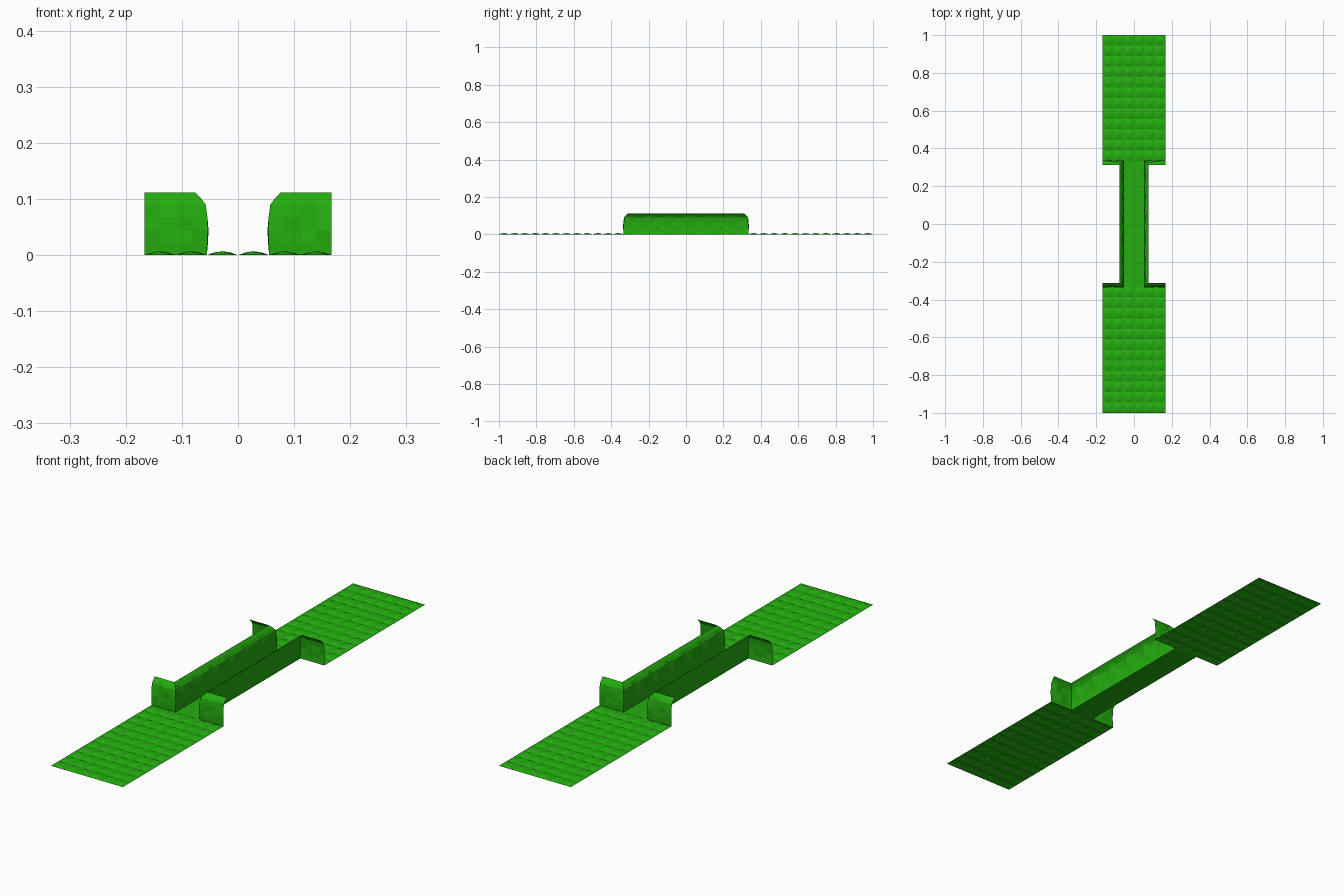
import bpy, bmesh, math

if "Cube" in bpy.data.objects:
    bpy.data.objects.remove(bpy.data.objects["Cube"])

grass = bpy.data.materials.new("grass green")
grass.diffuse_color = (0.018, 0.42, 0.005, 1)
grass.use_nodes = True
grass.node_tree.nodes["Principled BSDF"].inputs["Base Color"].default_value = grass.diffuse_color

T = 1 / 9          # tile size
HALF = 1.5 * T     # half width of the wide fields
NECK = 0.5 * T     # half width of the bridge
END = 3 * T        # half length of the bridge


def finish(name, bm):
    bmesh.ops.remove_doubles(bm, verts=bm.verts, dist=1e-5)
    me = bpy.data.meshes.new(name)
    bm.to_mesh(me)
    bm.free()
    ob = bpy.data.objects.new(name, me)
    bpy.context.collection.objects.link(ob)
    me.materials.append(grass)
    return ob


def sheet(name, nu, nv, func):
    """Grid surface from a point function."""
    bm = bmesh.new()
    rows = [[bm.verts.new(func(i, j)) for j in range(nv + 1)] for i in range(nu + 1)]
    for i in range(nu):
        for j in range(nv):
            bm.faces.new((rows[i][j], rows[i + 1][j], rows[i + 1][j + 1], rows[i][j + 1]))
    return finish(name, bm)


# Wide tufted fields at both ends: two small bumps per tile each way
def field_point(y0):
    def point(i, j):
        x, y = -HALF + i * T / 8, y0 + j * T / 8
        bump = math.sin(math.pi * i / 4) * math.sin(math.pi * j / 4)
        return (x, y, 0.007 * abs(bump))
    return point


sheet("front_field", 24, 48, field_point(-1))
sheet("back_field", 24, 48, field_point(END))

# Flat bridge floor between the walls
sheet("bridge_floor", 2, 6, lambda i, j: (-NECK + i * NECK, -END + j * T, 0))

# Rocky bank: profile (set-back, height) swept round a U-shaped path
PROFILE = [(0, 0), (-0.001, 0.022), (-0.002, 0.045), (-0.001, 0.067),
           (0.002, 0.09), (0.011, 0.102), (0.021, 0.112)]
N = 4              # columns per tile


def bank_point(i, j):
    d, z = PROFILE[j]
    # one slanted lump in every tile
    if j in (2, 3, 4) and i % N == (1 if j > 2 else 2):
        d += 0.005
    if j in (1, 2) and i % N == 3:
        d -= 0.001
    k = i / N
    x, y = NECK + d, END - d
    if k < 1:                                   # front return
        return (HALF + (x - HALF) * k, -y, z)
    if k > 7:                                   # back return
        return (x + (HALF - x) * (k - 7), y, z)
    return (x, -y + 2 * y * (k - 1) / 6, z)     # along the bridge


bank = sheet("bank", 8 * N, len(PROFILE) - 1, bank_point)
mirror = bank.modifiers.new("both sides", "MIRROR")
mirror.use_axis = (True, False, False)
mirror.use_mirror_merge = False
